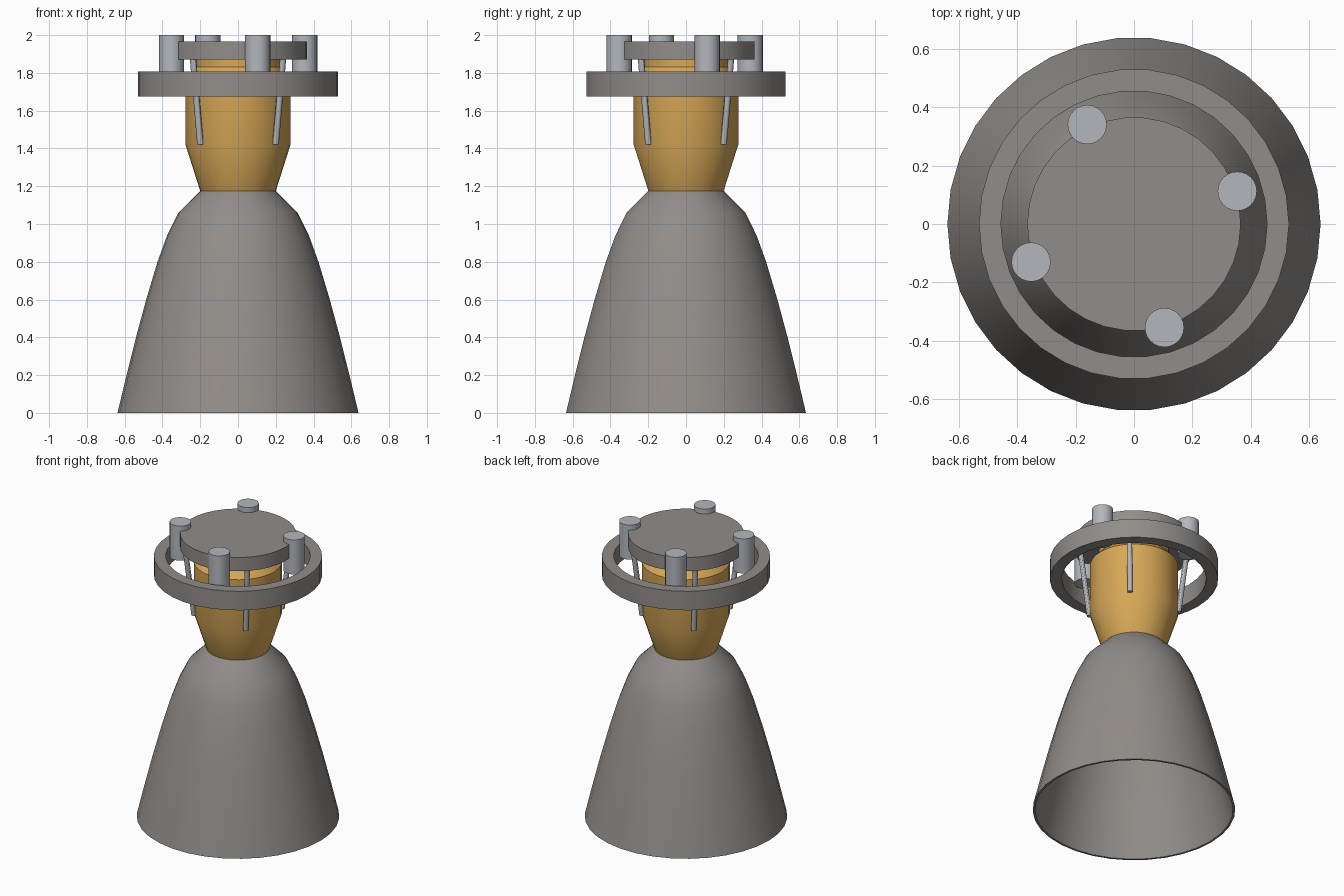
import bpy, bmesh, math
from mathutils import Vector

if "Cube" in bpy.data.objects:
    bpy.data.objects.remove(bpy.data.objects["Cube"], do_unlink=True)

SIDES = 34


def make_material(name, rgb):
    mat = bpy.data.materials.new(name)
    mat.use_nodes = True
    mat.diffuse_color = (*rgb, 1)
    node = next(n for n in mat.node_tree.nodes if n.type == "BSDF_PRINCIPLED")
    node.inputs["Base Color"].default_value = (*rgb, 1)
    return mat


grey = make_material("warm_grey", (0.285, 0.265, 0.25))
gold = make_material("gold", (0.68, 0.39, 0.095))
steel = make_material("light_steel", (0.45, 0.475, 0.51))


def finish(bm, name, mat):
    bmesh.ops.recalc_face_normals(bm, faces=bm.faces)
    mesh = bpy.data.meshes.new(name)
    bm.to_mesh(mesh)
    bm.free()
    mesh.materials.append(mat)
    obj = bpy.data.objects.new(name, mesh)
    bpy.context.collection.objects.link(obj)
    bpy.ops.object.select_all(action="DESELECT")
    obj.select_set(True)
    bpy.context.view_layer.objects.active = obj
    bpy.ops.object.shade_smooth_by_angle(angle=math.radians(30))
    return obj


def lathe(name, profile, mat, closed=False):
    """Spin a (radius, height) profile; cap its ends or join them up."""
    bm = bmesh.new()
    rings = []
    for r, z in profile:
        angles = [2 * math.pi * i / SIDES for i in range(SIDES)]
        rings.append([bm.verts.new((r * math.cos(a), r * math.sin(a), z)) for a in angles])
    pairs = list(zip(rings, rings[1:]))
    if closed:
        pairs.append((rings[-1], rings[0]))
    else:
        bm.faces.new(rings[0])
        bm.faces.new(rings[-1])
    for low, high in pairs:
        for i in range(SIDES):
            j = (i + 1) % SIDES
            bm.faces.new((low[i], low[j], high[j], high[i]))
    return finish(bm, name, mat)


def rod(name, start, end, radius, mat, sides):
    """Round rod with level ends, sheared from start to end."""
    bm = bmesh.new()
    start, end = Vector(start), Vector(end)
    bmesh.ops.create_cone(bm, cap_ends=True, segments=sides, radius1=radius,
                          radius2=radius, depth=1)
    for v in bm.verts:
        centre = end if v.co.z > 0 else start
        v.co = Vector((v.co.x, v.co.y, 0)) + centre
    return finish(bm, name, mat)


# Hollow nozzle bell with a thin wall
outer = [(0.638, 0), (0.59, 0.2), (0.54, 0.4), (0.486, 0.6), (0.426, 0.8),
         (0.375, 0.94), (0.315, 1.06), (0.2, 1.175)]
wall = 0.014
inner = [(r - wall, max(0, z - wall * 0.6)) for r, z in reversed(outer)]
lathe("nozzle_bell", outer + inner, grey, closed=True)

# Combustion chamber
lathe("chamber", [(0.195, 1.165), (0.2, 1.175), (0.278, 1.42), (0.278, 1.77),
                  (0.222, 1.83), (0.222, 1.88)], gold)

# Mounting ring and top plate
lathe("mounting_ring", [(0.53, 1.675), (0.53, 1.807), (0.455, 1.807), (0.455, 1.675)],
      grey, closed=True)
lathe("top_plate", [(0.365, 1.87), (0.365, 1.965)], grey)

# Upright canisters around the top plate
for i, (x, y) in enumerate([(-0.16, 0.34), (0.353, 0.112), (-0.352, -0.13), (0.104, -0.354)]):
    rod(f"canister_{i + 1}", (x, y, 1.76), (x, y, 2), 0.067, steel, 24)

# Slanted struts from chamber to top plate
for sx, side in ((1, "left"), (-1, "right")):
    for sy, end in ((-1, "front"), (1, "back")):
        rod(f"strut_{end}_{side}", (sx * 0.199, sy * 0.199, 1.42),
            (sx * 0.238, sy * 0.238, 1.875), 0.017, steel, 12)
